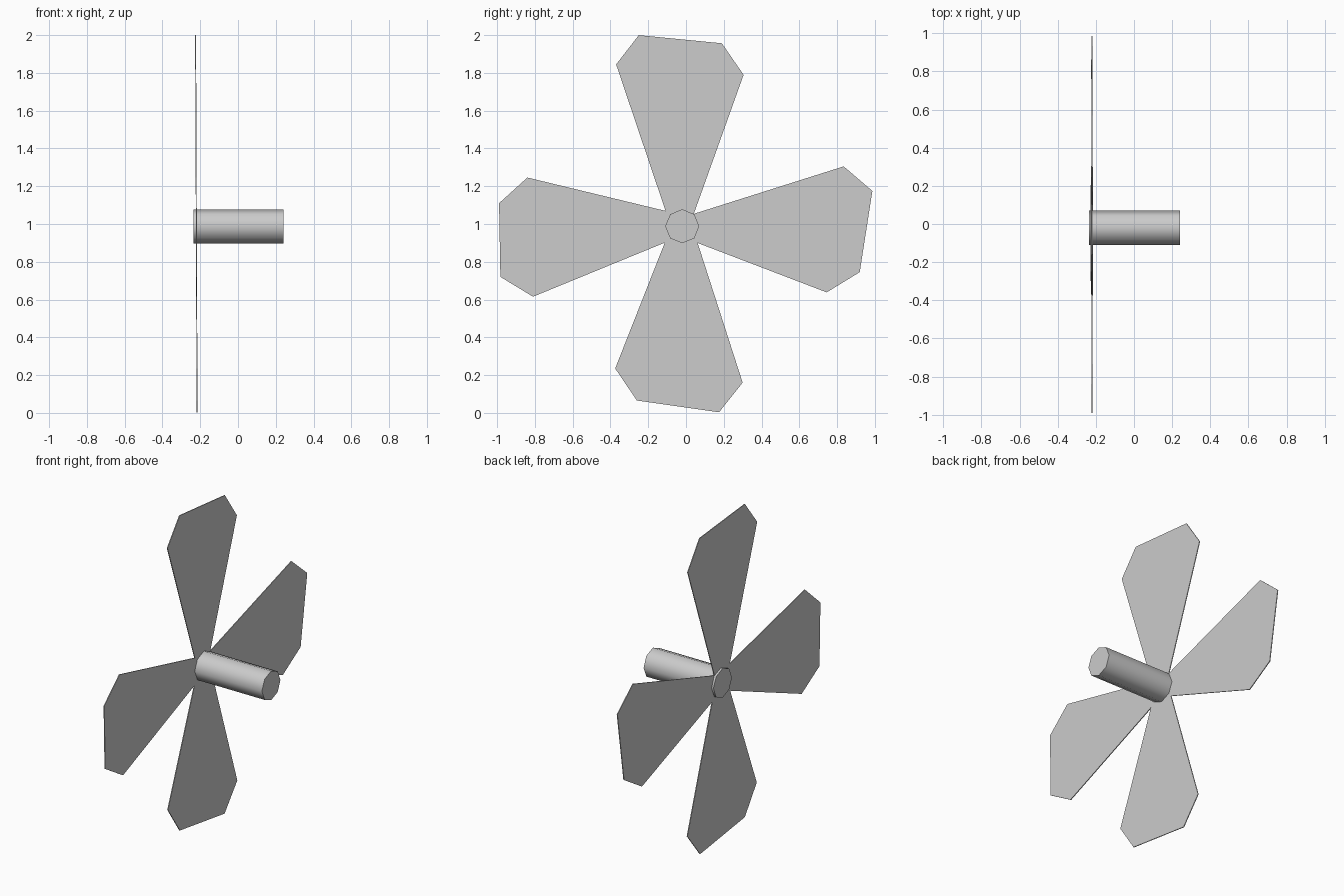
import bpy
import bmesh
import math

cube = bpy.data.objects.get("Cube")
if cube:
    bpy.data.objects.remove(cube, do_unlink=True)

# Single grey material
grey = bpy.data.materials.new("light grey")
grey.use_nodes = True
colour = (0.6, 0.6, 0.6, 1)
grey.diffuse_color = colour
grey.node_tree.nodes["Principled BSDF"].inputs["Base Color"].default_value = colour

HUB_Y, HUB_Z = -0.02, 0.988
BLADE_X, THICKNESS, LEAN = -0.218, 0.005, 0.004


def make_blade(name, outline):
    """Extrude a flat (y, z) outline into a thin, slightly leaning plate."""
    bm = bmesh.new()
    points = [(HUB_Y, HUB_Z)] + outline
    verts = [bm.verts.new((BLADE_X - LEAN * (z - HUB_Z), y, z)) for y, z in points]
    face = bm.faces.new(verts)
    extruded = bmesh.ops.extrude_face_region(bm, geom=[face])["geom"]
    moved = [v for v in extruded if isinstance(v, bmesh.types.BMVert)]
    bmesh.ops.translate(bm, verts=moved, vec=(-THICKNESS, 0, 0))
    bmesh.ops.recalc_face_normals(bm, faces=bm.faces)
    mesh = bpy.data.meshes.new(name)
    bm.to_mesh(mesh)
    bm.free()
    mesh.materials.append(grey)
    blade = bpy.data.objects.new(name, mesh)
    bpy.context.collection.objects.link(blade)
    return blade


# Four blades, each outlined from root to tip and back to root
make_blade("upper_blade", [(-0.105, 1.06), (-0.37, 1.845), (-0.25, 2.0),
                           (0.19, 1.957), (0.305, 1.79), (0.04, 1.05)])
make_blade("back_blade", [(0.045, 1.055), (0.835, 1.305), (0.987, 1.175),
                          (0.92, 0.745), (0.745, 0.638), (0.06, 0.9)])
make_blade("lower_blade", [(0.055, 0.92), (0.3, 0.16), (0.175, 0.003),
                           (-0.26, 0.065), (-0.375, 0.235), (-0.105, 0.92)])
make_blade("front_blade", [(-0.115, 0.9), (-0.81, 0.615), (-0.983, 0.72),
                           (-0.99, 1.11), (-0.84, 1.246), (-0.09, 1.065)])

# Eight-sided shaft running along x, poking just past the blades
bpy.ops.mesh.primitive_cylinder_add(vertices=8, radius=0.09, depth=0.476,
                                    location=(0.002, HUB_Y, HUB_Z),
                                    rotation=(0, math.pi / 2, 0))
shaft = bpy.context.object
shaft.name = "shaft"
shaft.data.materials.append(grey)
bpy.ops.object.shade_smooth_by_angle(angle=math.radians(60))
